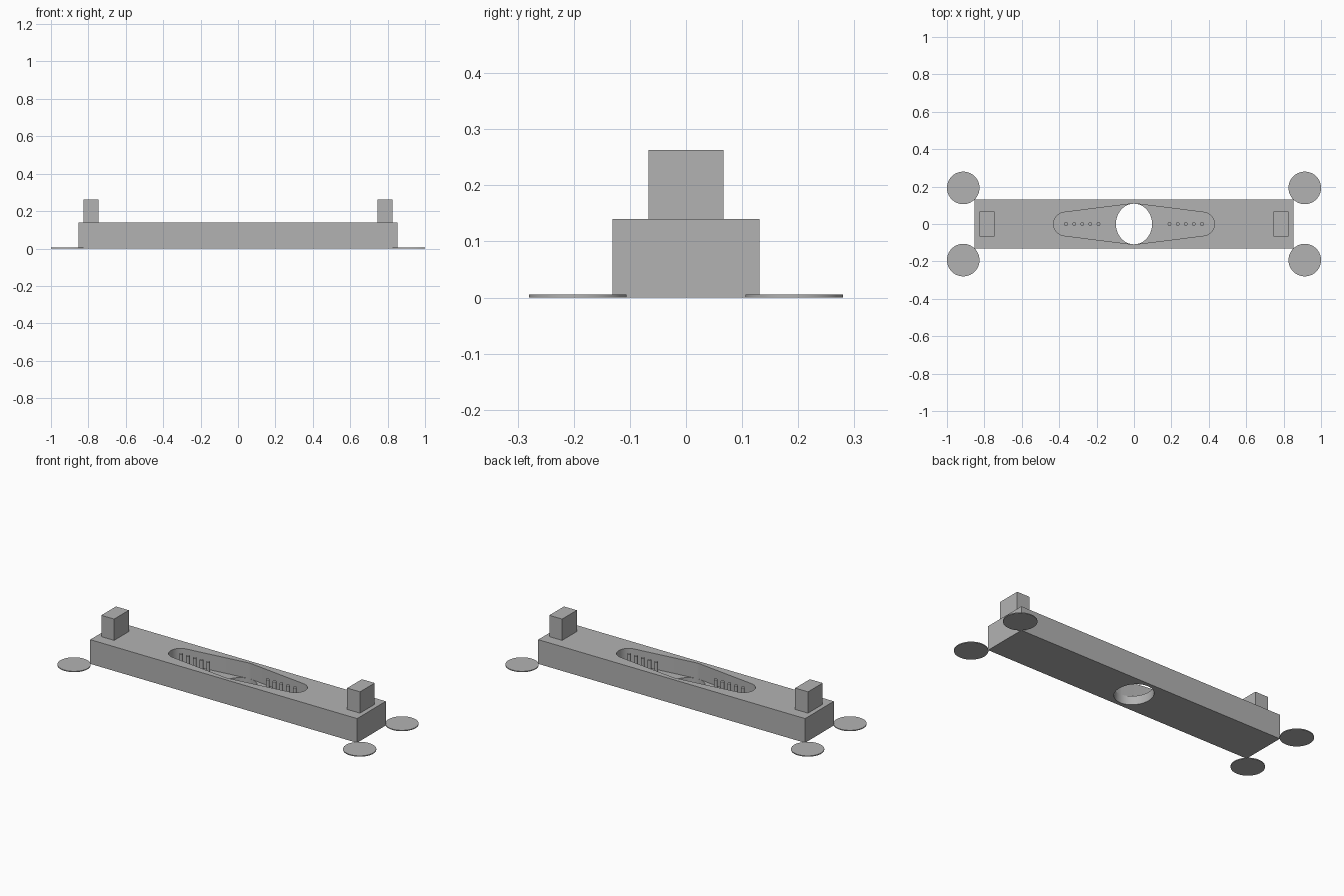
import bpy, bmesh, math
from mathutils import Vector
from mathutils.geometry import convex_hull_2d

if "Cube" in bpy.data.objects:
    bpy.data.objects.remove(bpy.data.objects["Cube"], do_unlink=True)

grey = bpy.data.materials.new("plain grey")
grey.use_nodes = True
GREY = (0.448, 0.448, 0.448, 1)
grey.diffuse_color = GREY
grey.node_tree.nodes["Principled BSDF"].inputs["Base Color"].default_value = GREY


def ellipse(cx, cy, rx, ry, sides):
    steps = [2 * math.pi * i / sides for i in range(sides)]
    return [Vector((cx + rx * math.cos(a), cy + ry * math.sin(a))) for a in steps]


def rectangle(cx, hx, hy):
    return [Vector((cx + sx * hx, sy * hy)) for sx, sy in ((-1, -1), (1, -1), (1, 1), (-1, 1))]


def prism(name, outline, bottom, top):
    """Extrude a counter-clockwise outline between two heights."""
    bm = bmesh.new()
    base = bm.faces.new([bm.verts.new((p.x, p.y, bottom)) for p in outline])
    lifted = bmesh.ops.extrude_face_region(bm, geom=[base], use_keep_orig=True)
    verts = [v for v in lifted["geom"] if isinstance(v, bmesh.types.BMVert)]
    bmesh.ops.translate(bm, verts=verts, vec=(0, 0, top - bottom))
    bmesh.ops.recalc_face_normals(bm, faces=bm.faces)
    mesh = bpy.data.meshes.new(name)
    bm.to_mesh(mesh)
    bm.free()
    mesh.materials.append(grey)
    ob = bpy.data.objects.new(name, mesh)
    bpy.context.collection.objects.link(ob)
    return ob


def select_only(ob):
    bpy.ops.object.select_all(action="DESELECT")
    ob.select_set(True)
    bpy.context.view_layer.objects.active = ob


def smooth(ob):
    select_only(ob)
    bpy.ops.object.shade_smooth_by_angle(angle=math.radians(30))


def cut(target, cutter):
    cutter.hide_render = True
    select_only(target)
    mod = target.modifiers.new("cut", "BOOLEAN")
    mod.operation = "DIFFERENCE"
    mod.solver = "EXACT"
    mod.object = cutter
    bpy.ops.object.modifier_apply(modifier=mod.name)
    bpy.data.objects.remove(cutter, do_unlink=True)


BODY_TOP, FLOOR = 0.14, 0.05

# Long bar with a tapered pocket and an oval hole through the middle
body = prism("body", rectangle(0, 0.853, 0.131), 0, BODY_TOP)
points = ellipse(0, 0, 0.097, 0.109, 64)
for side in (-1, 1):
    points += ellipse(side * 0.367, 0, 0.063, 0.063, 48)
hull = [points[i] for i in convex_hull_2d(points)]
cut(body, prism("pocket_cutter", hull, FLOOR, 0.2))
cut(body, prism("hole_cutter", ellipse(0, 0, 0.0967, 0.1087, 64), -0.1, FLOOR + 0.02))
smooth(body)

for side, word in ((-1, "right"), (1, "left")):
    # Upright block at each end
    prism(f"{word}_end_block", rectangle(side * 0.786, 0.041, 0.067), BODY_TOP, 0.263)
    # Row of pins standing in the pocket
    for i in range(5):
        x = side * (0.19 + 0.0433 * i)
        smooth(prism(f"{word}_pin_{i + 1}", ellipse(x, 0, 0.01, 0.01, 20), FLOOR, BODY_TOP))
    # Thin round pads at the corners
    for depth, end in ((-1, "front"), (1, "back")):
        pad = ellipse(side * 0.913, depth * 0.193, 0.087, 0.087, 64)
        smooth(prism(f"{end}_{word}_pad", pad, 0, 0.005))
